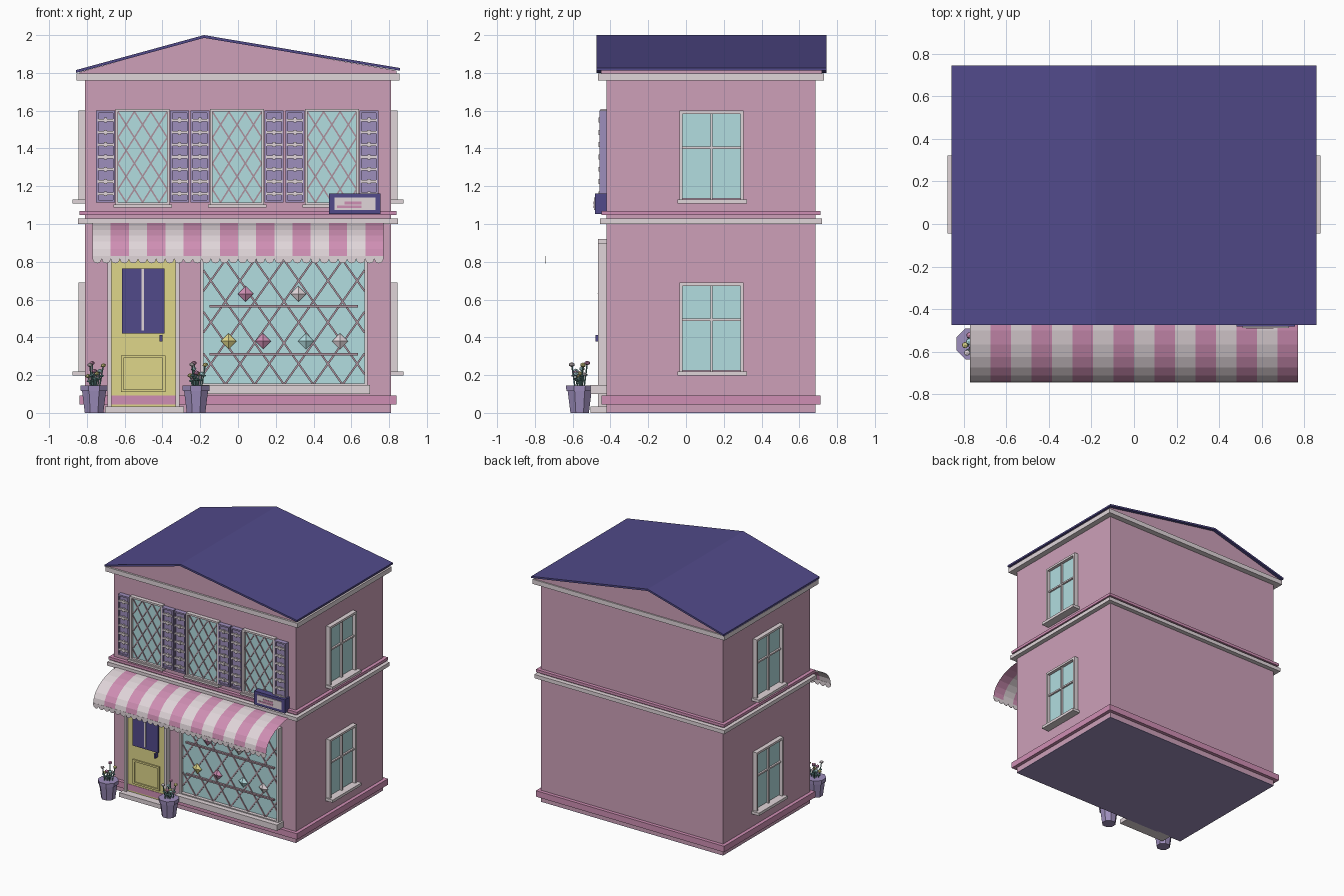
import bpy, bmesh, math, random
from mathutils import Vector, Matrix

if "Cube" in bpy.data.objects:
    bpy.data.objects.remove(bpy.data.objects["Cube"])
random.seed(4)

def mat(name, r, g, b):
    m = bpy.data.materials.new(name)
    lin = lambda c: (c / 255 / 12.92) if c < 11 else ((c / 255 + 0.055) / 1.055) ** 2.4
    m.diffuse_color = (lin(r), lin(g), lin(b), 1)
    m.use_nodes = True
    m.node_tree.nodes["Principled BSDF"].inputs["Base Color"].default_value = m.diffuse_color
    return m

WALL = mat("dusty pink", 205, 160, 185)
TRIM = mat("rose pink", 207, 143, 180)
CREAM = mat("pale cream", 224, 213, 217)
GLASS = mat("pale teal", 178, 221, 224)
NAVY = mat("deep indigo", 81, 74, 138)
LAV = mat("lavender", 158, 142, 188)
YEL = mat("soft yellow", 223, 214, 138)
MAUVE = mat("grey mauve", 172, 146, 158)
STEM = mat("stem green", 105, 150, 145)

def finish(name, bm, *mats):
    me = bpy.data.meshes.new(name)
    bm.to_mesh(me)
    bm.free()
    for m in mats:
        me.materials.append(m)
    ob = bpy.data.objects.new(name, me)
    bpy.context.collection.objects.link(ob)
    return ob

def add_prism(bm, pts, y0, y1):
    """Extrude an x-z outline along y."""
    f = bm.faces.new([bm.verts.new((x, y0, z)) for x, z in pts])
    r = bmesh.ops.extrude_face_region(bm, geom=[f])
    vs = [v for v in r["geom"] if isinstance(v, bmesh.types.BMVert)]
    bmesh.ops.translate(bm, verts=vs, vec=(0, y1 - y0, 0))
    bmesh.ops.recalc_face_normals(bm, faces=bm.faces)

def prism(name, pts, y0, y1, m):
    bm = bmesh.new()
    add_prism(bm, pts, y0, y1)
    return finish(name, bm, m)

def boxes(name, m, *bs):
    """Each box is x0, x1, y0, y1, z0, z1."""
    bm = bmesh.new()
    for x0, x1, y0, y1, z0, z1 in bs:
        add_prism(bm, [(x0, z0), (x1, z0), (x1, z1), (x0, z1)], y0, y1)
    return finish(name, bm, m)

def frame(name, m, x0, x1, z0, z1, y0, y1, w):
    return boxes(name, m, (x0, x0 + w, y0, y1, z0, z1), (x1 - w, x1, y0, y1, z0, z1),
                 (x0 + w, x1 - w, y0, y1, z0, z0 + w), (x0 + w, x1 - w, y0, y1, z1 - w, z1))

def lattice(name, x0, x1, z0, z1, dx, dz, y, w=0.005):
    """Crossing diagonal bars clipped to a rectangle."""
    bm = bmesh.new()
    k = dz / dx
    xm = (x0 + x1) / 2
    n = int((x1 - x0) / dx + (z1 - z0) / dz) + 2
    for s in (1, -1):
        for i in range(-n, n + 1):
            xa = xm + i * dx                      # crossing of the bottom edge
            xb = xa + s * (z1 - z0) / k
            a, b = max(x0, min(xa, xb)), min(x1, max(xa, xb))
            if b - a < 0.01:
                continue
            p = Vector((a, z0 + (a - xa) * s * k))
            q = Vector((b, z0 + (b - xa) * s * k))
            d = (q - p).normalized() * w
            e = Vector((-d.y, d.x))
            add_prism(bm, [p + e, p - e, q - e, q + e], y, y + 0.006)
    return finish(name, bm, MAUVE)

# Walls, gable, roof
boxes("walls", WALL, (-0.81, 0.81, -0.42, 0.685, 0.004, 1.8))
boxes("floor", LAV, (-0.81, 0.81, -0.42, 0.685, 0, 0.004))
prism("gable", [(-0.84, 1.795), (0.84, 1.795), (0.84, 1.812), (-0.18, 1.988), (-0.84, 1.803)], -0.45, 0.72, WALL)
prism("roof", [(-0.857, 1.80), (-0.18, 1.985), (0.857, 1.812), (0.857, 1.826), (-0.18, 2.0), (-0.857, 1.815)],
      -0.475, 0.745, NAVY)

# Horizontal bands
def band(name, m, o, z0, z1):
    boxes(name, m, (-0.81 - o, 0.81 + o, -0.42 - o, 0.685 + o, z0, z1))
band("base_band", TRIM, 0.028, 0.045, 0.093)
band("middle_cornice", CREAM, 0.036, 1.0, 1.03)
band("middle_band", TRIM, 0.028, 1.048, 1.07)
band("top_cornice", CREAM, 0.045, 1.76, 1.797)

# Side windows, both walls and both floors
for side, s in (("right", 1), ("left", -1)):
    def X(a, b):
        return tuple(sorted((s * a, s * b)))
    for floor, z in (("lower", 0.0), ("upper", 0.91)):
        n = f"{side}_{floor}_window"
        boxes(n + "_glass", GLASS, (*X(0.8, 0.82), -0.02, 0.29, z + 0.225, z + 0.675))
        boxes(n + "_frame", CREAM, (*X(0.81, 0.845), -0.035, -0.018, z + 0.215, z + 0.69),
              (*X(0.81, 0.845), 0.288, 0.305, z + 0.215, z + 0.69),
              (*X(0.81, 0.845), -0.018, 0.288, z + 0.673, z + 0.69),
              (*X(0.81, 0.875), -0.045, 0.322, z + 0.198, z + 0.22))
        boxes(n + "_bars", CREAM, (*X(0.81, 0.835), 0.129, 0.141, z + 0.22, z + 0.675),
              (*X(0.81, 0.834), -0.02, 0.29, z + 0.487, z + 0.499))

# Upper front windows with lattice and louvred shutters
for i, xc in enumerate((-0.505, -0.005, 0.497)):
    n = f"front_window_{i + 1}"
    boxes(n + "_glass", GLASS, (xc - 0.13, xc + 0.13, -0.432, -0.41, 1.11, 1.6))
    lattice(n + "_lattice", xc - 0.13, xc + 0.13, 1.115, 1.595, 0.087, 0.137, -0.438, 0.004)
    frame(n + "_frame", CREAM, xc - 0.143, xc + 0.143, 1.1, 1.61, -0.452, -0.41, 0.014)
    boxes(n + "_sill", CREAM, (xc - 0.155, xc + 0.155, -0.462, -0.41, 1.087, 1.103))
    for j, s in enumerate((-1, 1)):
        c = xc + s * 0.196
        boxes(f"shutter_{i + 1}_{j + 1}", LAV, (c - 0.05, c + 0.05, -0.446, -0.41, 1.115, 1.6))
        frame(f"shutter_rim_{i + 1}_{j + 1}", LAV, c - 0.05, c + 0.05, 1.115, 1.6, -0.457, -0.44, 0.012)
        boxes(f"shutter_slats_{i + 1}_{j + 1}", CREAM,
              *[(c - 0.044, c + 0.044, -0.459, -0.44, z - 0.007, z + 0.007)
                for z in (1.16 + 0.065 * t for t in range(7))],
              *[(c - 0.008, c + 0.008, -0.462, -0.44, z - 0.013, z + 0.013)
                for z in (1.16 + 0.065 * t for t in range(7))])

# Hanging sign, left blank apart from plain bars
boxes("sign_board", NAVY, (0.482, 0.755, -0.482, -0.42, 1.052, 1.162))
boxes("sign_plate", CREAM, (0.51, 0.727, -0.488, -0.48, 1.075, 1.14))
boxes("sign_bar", TRIM, (0.565, 0.655, -0.491, -0.485, 1.103, 1.12), (0.525, 0.655, -0.491, -0.485, 1.085, 1.097))

# Door
boxes("door", YEL, (-0.672, -0.33, -0.445, -0.41, 0.03, 0.9))
boxes("door_frame", CREAM, (-0.69, -0.67, -0.465, -0.41, 0.03, 0.92), (-0.332, -0.31, -0.465, -0.41, 0.03, 0.92),
      (-0.67, -0.332, -0.465, -0.41, 0.89, 0.92))
boxes("door_window", NAVY, (-0.615, -0.39, -0.462, -0.44, 0.42, 0.765))
boxes("door_window_bar", CREAM, (-0.511, -0.497, -0.467, -0.46, 0.437, 0.765))
frame("door_panel", YEL, -0.62, -0.385, 0.11, 0.305, -0.455, -0.44, 0.015)
boxes("door_handle", NAVY, (-0.415, -0.401, -0.478, -0.44, 0.378, 0.412))
boxes("door_step", CREAM, (-0.705, -0.285, -0.505, -0.41, 0, 0.034))

# Shop window with shelves and gems
boxes("shop_glass", GLASS, (-0.185, 0.675, -0.438, -0.41, 0.14, 0.89))
frame("shop_frame", CREAM, -0.198, 0.685, 0.14, 0.9, -0.465, -0.41, 0.015)
boxes("shop_sill", CREAM, (-0.21, 0.70, -0.505, -0.41, 0.1, 0.147))
lattice("shop_lattice", -0.183, 0.67, 0.15, 0.885, 0.155, 0.22, -0.446, 0.005)
boxes("shop_shelves", MAUVE, *[(-0.15, 0.635, -0.455, -0.43, z - 0.006, z + 0.006) for z in (0.31, 0.565)])
for i, (x, z, m) in enumerate(((-0.05, 0.38, YEL), (0.133, 0.38, TRIM), (0.36, 0.38, GLASS),
                               (0.54, 0.38, CREAM), (0.04, 0.63, TRIM), (0.32, 0.63, CREAM))):
    bm = bmesh.new()
    ring = [bm.verts.new((x + 0.042 * a, -0.447, z + 0.042 * b)) for a, b in ((1, 0), (0, 1), (-1, 0), (0, -1))]
    for y in (-0.468, -0.435):
        tip = bm.verts.new((x, y, z))
        for k in range(4):
            bm.faces.new((ring[k], ring[(k + 1) % 4], tip))
    bmesh.ops.recalc_face_normals(bm, faces=bm.faces)
    finish(f"gem_{i + 1}", bm, m)

# Striped awning: a curved sheet, 16 stripes
bm = bmesh.new()
N, W = 16, 1.54 / 16
prof = [(-0.43 - 0.312 * math.sin(t), 0.828 + 0.18 * math.cos(t)) for t in (math.pi / 2 * k / 7 for k in range(8))]
for i in range(N):
    x0 = -0.77 + i * W
    for (ya, za), (yb, zb) in zip(prof, prof[1:]):
        f = bm.faces.new([bm.verts.new(p) for p in
                          ((x0, ya, za), (x0, yb, zb), (x0 + W, yb, zb), (x0 + W, ya, za))])
        f.material_index = i % 2
bmesh.ops.remove_doubles(bm, verts=bm.verts, dist=0.0005)
finish("awning", bm, CREAM, TRIM)

# Scalloped valance
bm = bmesh.new()
h = W / 4
for i in range(2 * N):
    c = -0.77 + (2 * i + 1) * h
    add_prism(bm, [(c + h * math.cos(a), 0.816 + h * math.sin(a)) for a in
                   (math.pi + math.pi * k / 6 for k in range(7))] + [(c + h, 0.83), (c - h, 0.83)], -0.743, -0.74)
finish("valance", bm, CREAM)

# Flower pots
def cone(name, m, x, y, z0, z1, r0, r1, n=8):
    bm = bmesh.new()
    bmesh.ops.create_cone(bm, cap_ends=True, segments=n, radius1=r0, radius2=r1, depth=z1 - z0,
                          matrix=Matrix.Translation((x, y, (z0 + z1) / 2)) @ Matrix.Rotation(math.pi / n, 4, 'Z'))
    return finish(name, bm, m)

for p, px in enumerate((-0.762, -0.222)):
    py = -0.563
    cone(f"pot_{p + 1}", LAV, px, py, 0, 0.118, 0.053, 0.069)
    cone(f"pot_rim_{p + 1}", LAV, px, py, 0.115, 0.145, 0.076, 0.078)
    stems, blooms = bmesh.new(), bmesh.new()
    for i in range(9):
        a = i * 2.4
        r = 0.012 + 0.005 * i
        base = Vector((px + 0.6 * r * math.cos(a), py + 0.6 * r * math.sin(a), 0.14))
        top = Vector((px + r * math.cos(a), py + r * math.sin(a), random.uniform(0.19, 0.27)))
        d = top - base
        rot = d.to_track_quat('Z', 'Y').to_matrix().to_4x4()
        bmesh.ops.create_cone(stems, cap_ends=True, segments=5, radius1=0.004, radius2=0.004, depth=d.length,
                              matrix=Matrix.Translation((base + top) / 2) @ rot)
        # leaf
        bmesh.ops.create_icosphere(stems, subdivisions=1, radius=0.013, matrix=Matrix.Translation(
            (base + top) / 2) @ Matrix.Diagonal((1.2, 0.8, 0.5, 1)))
        old = len(blooms.faces)
        bmesh.ops.create_icosphere(blooms, subdivisions=1, radius=0.016,
                                   matrix=Matrix.Translation(top) @ Matrix.Diagonal((1, 1, 0.75, 1)))
        blooms.faces.ensure_lookup_table()
        for f in blooms.faces[old:]:
            f.material_index = i % 4
    finish(f"stems_{p + 1}", stems, STEM)
    finish(f"blooms_{p + 1}", blooms, YEL, GLASS, TRIM, CREAM)
